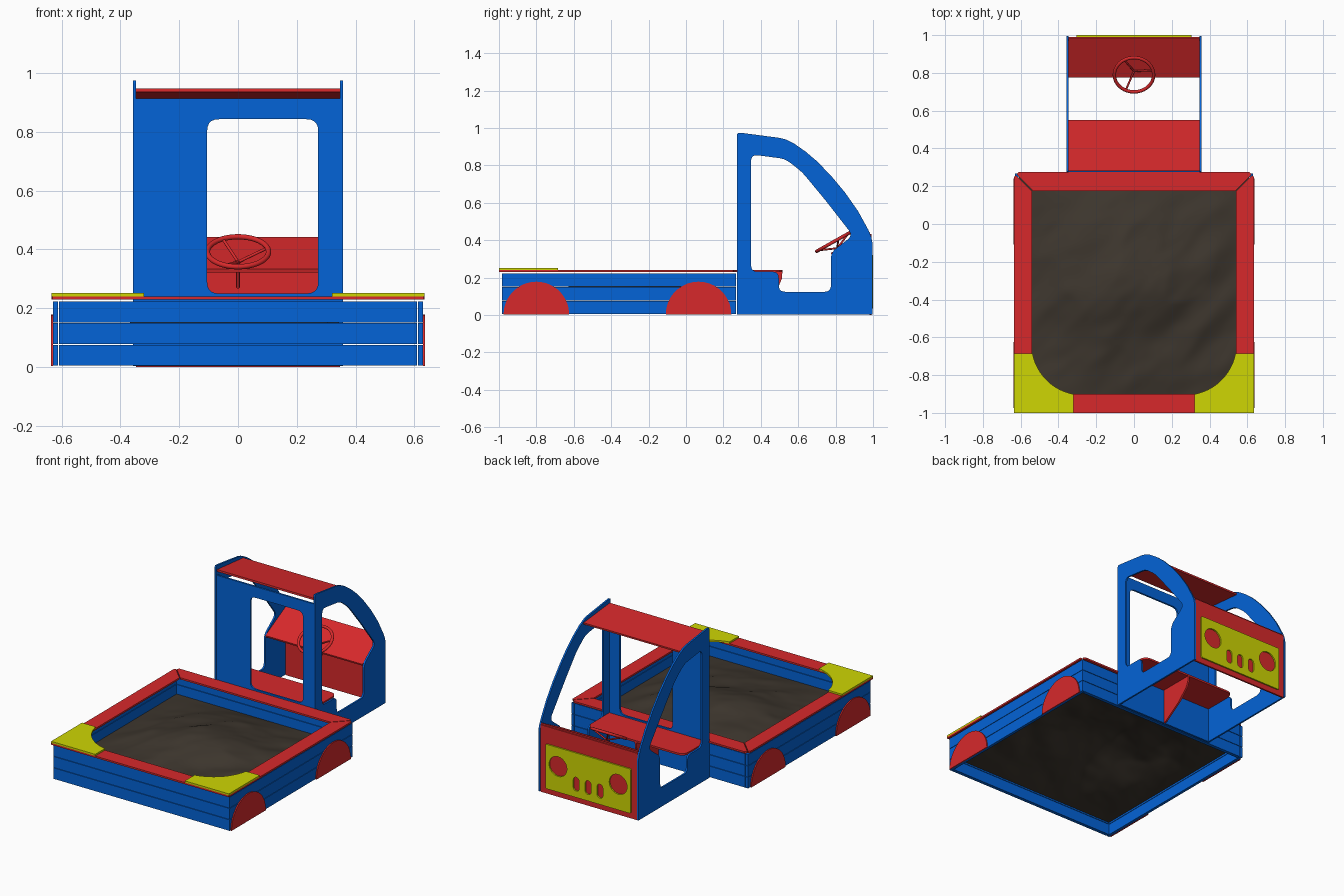
import bpy, bmesh, math
from mathutils import Vector, Matrix, noise

if "Cube" in bpy.data.objects:
    bpy.data.objects.remove(bpy.data.objects["Cube"], do_unlink=True)


def material(name, r, g, b):
    m = bpy.data.materials.new(name)
    m.use_nodes = True
    m.diffuse_color = (r, g, b, 1)
    m.node_tree.nodes["Principled BSDF"].inputs["Base Color"].default_value = (r, g, b, 1)
    return m


BLUE = material("blue paint", 0.001, 0.125, 0.68)
RED = material("red paint", 0.68, 0.022, 0.024)
YELLOW = material("yellow paint", 0.62, 0.67, 0.001)
SAND = material("dark sand", 0.047, 0.037, 0.027)


def add(name, mesh, mat):
    mesh.materials.clear()
    mesh.materials.append(mat)
    ob = bpy.data.objects.new(name, mesh)
    bpy.context.collection.objects.link(ob)
    return ob


# Local (u, v, normal) axes of a plate lying across each world axis
AXES = {
    "x": Matrix(((0, 0, 1), (1, 0, 0), (0, 1, 0))).to_4x4(),
    "y": Matrix(((1, 0, 0), (0, 0, -1), (0, 1, 0))).to_4x4(),
    "z": Matrix.Identity(4),
}


def plate(name, loops, axis, lo, hi, mat):
    """Flat board from an outline plus optional hole loops, spanning lo..hi on axis."""
    cu = bpy.data.curves.new(name, "CURVE")
    cu.dimensions = "2D"
    cu.fill_mode = "BOTH"
    cu.extrude = (hi - lo) / 2
    for loop in loops:
        sp = cu.splines.new("POLY")
        sp.points.add(len(loop) - 1)
        for p, (u, v) in zip(sp.points, loop):
            p.co = (u, v, 0, 1)
        sp.use_cyclic_u = True
    tmp = bpy.data.objects.new(name + " outline", cu)
    bpy.context.collection.objects.link(tmp)
    dg = bpy.context.evaluated_depsgraph_get()
    mesh = bpy.data.meshes.new_from_object(tmp.evaluated_get(dg))
    bpy.data.objects.remove(tmp, do_unlink=True)
    shift = Vector([(lo + hi) / 2 if a == axis else 0 for a in "xyz"])
    mesh.transform(Matrix.Translation(shift) @ AXES[axis])
    bm = bmesh.new()
    bm.from_mesh(mesh)
    bmesh.ops.remove_doubles(bm, verts=bm.verts, dist=1e-5)
    bmesh.ops.recalc_face_normals(bm, faces=bm.faces)
    for f in bm.faces:
        f.smooth = False
    bm.to_mesh(mesh)
    bm.free()
    return add(name, mesh, mat)


def rect(u0, u1, v0, v1):
    return [(u0, v0), (u1, v0), (u1, v1), (u0, v1)]


def arc(cu, cv, r, a0, a1, n=24):
    angles = [math.radians(a0 + (a1 - a0) * i / n) for i in range(n + 1)]
    return [(cu + r * math.cos(a), cv + r * math.sin(a)) for a in angles]


def rounded(points, r, n=5):
    """Round every corner of a closed loop."""
    out = []
    pts = [Vector(p) for p in points]
    for i, p in enumerate(pts):
        a, b = pts[i - 1] - p, pts[(i + 1) % len(pts)] - p
        a = p + a.normalized() * min(r, a.length * 0.45)
        b = p + b.normalized() * min(r, b.length * 0.45)
        for k in range(n + 1):
            t = k / n
            out.append(tuple(a * (1 - t) ** 2 + p * 2 * t * (1 - t) + b * t * t))
    return out


def mirror(loop):
    return [(-u, v) for u, v in loop]


# Sandbox walls: three boards high on all four sides
for i in range(3):
    z0 = 0.005 + i * 0.0735
    z1 = z0 + 0.0705
    plate(f"front_board_{i}", [rect(-0.61, 0.61, z0, z1)], "y", -0.985, -0.963, BLUE)
    plate(f"rear_board_{i}", [rect(-0.61, 0.61, z0, z1)], "y", 0.245, 0.267, BLUE)
    for side, s in (("left", 1), ("right", -1)):
        lo, hi = sorted((s * 0.612, s * 0.63))
        plate(f"{side}_board_{i}", [rect(-0.985, 0.267, z0, z1)], "x", lo, hi, BLUE)

# Mitred rim boards
plate("front_rim", [[(-0.632, -1), (0.632, -1), (0.535, -0.9), (-0.535, -0.9)]],
      "z", 0.229, 0.24, RED)
plate("rear_rim", [[(-0.535, 0.175), (0.535, 0.175), (0.622, 0.262), (0.61, 0.275),
                    (-0.61, 0.275), (-0.622, 0.262)]], "z", 0.229, 0.24, RED)
side_rim = [(0.635, -1), (0.635, 0.25), (0.624, 0.257), (0.539, 0.172), (0.539, -0.9)]
corner = [(0.635, -0.685), (0.635, -1), (0.32, -1)] + arc(0.272, -0.635, 0.27, -79.7, -10.8)
for side, flip in (("left", list), ("right", mirror)):
    plate(f"{side}_rim", [flip(side_rim)], "z", 0.229, 0.24, RED)
    plate(f"{side}_corner_seat", [flip(corner)], "z", 0.24, 0.251, YELLOW)

# Half-disc wheels
for side, s in (("left", 1), ("right", -1)):
    lo, hi = sorted((s * 0.63, s * 0.637))
    for end, y in (("front", -0.8), ("rear", 0.067)):
        plate(f"{side}_{end}_wheel", [arc(y, 0.003, 0.175, 0, 180, 32)], "x", lo, hi, RED)

# Sand heap, raised off the ground inside the walls
bm = bmesh.new()
bmesh.ops.create_grid(bm, x_segments=70, y_segments=70, size=1)
for v in bm.verts:
    x, y = v.co.x * 0.61, -0.359 + v.co.y * 0.604
    edge = (1 - v.co.x ** 6) * (1 - v.co.y ** 6)
    heap = 0.105 * math.exp(-(x / 0.42) ** 2 - ((y + 0.3) / 0.45) ** 2)
    along, across = (x + y) * 0.7, (y - x) * 0.7
    lump = noise.noise(Vector((along * 3, across * 7, 0.4)))
    fine = noise.noise(Vector((along * 9, across * 16, 2.7)))
    ridge = 1 - abs(noise.noise(Vector((along * 2, across * 4, 5))))
    z = 0.088 + edge * (heap * (0.55 + 0.6 * ridge) + 0.02 * lump + 0.005 * fine)
    v.co = (x, y, max(z, 0.082))
for f in bm.faces:
    f.smooth = True
mesh = bpy.data.meshes.new("sand")
bm.to_mesh(mesh)
bm.free()
add("sand", mesh, SAND)

# Cab side panels with window opening
outline = [(0.273, 0.003), (0.273, 0.965), (0.278, 0.974), (0.295, 0.974), (0.5, 0.947),
           (0.535, 0.938), (0.58, 0.915), (0.64, 0.873), (0.7, 0.822), (0.775, 0.745),
           (0.85, 0.655), (0.92, 0.555), (0.975, 0.455), (0.99, 0.42), (0.996, 0.39),
           (0.996, 0.003)]
window = rounded([(0.348, 0.232), (0.348, 0.858), (0.53, 0.835), (0.62, 0.765),
                  (0.745, 0.614), (0.892, 0.425), (0.775, 0.335), (0.775, 0.124),
                  (0.496, 0.124), (0.496, 0.232)], 0.035)
for side, s in (("left", 1), ("right", -1)):
    lo, hi = sorted((s * 0.347, s * 0.358))
    plate(f"{side}_cab_panel", [outline, window], "x", lo, hi, BLUE)

# Cab back wall with doorway
doorway = rounded(rect(-0.105, 0.273, 0.25, 0.843), 0.04)
plate("cab_back_wall", [rect(-0.347, 0.347, 0.003, 0.914), doorway], "y", 0.275, 0.287, BLUE)

# Roof, dashboard, bench and bench bracket
plate("roof", [[(0.28, 0.936), (0.281, 0.948), (0.55, 0.922), (0.549, 0.911)]],
      "x", -0.347, 0.347, RED)
plate("dashboard", [[(0.778, 0.322), (0.775, 0.333), (0.983, 0.442), (0.983, 0.43)]],
      "x", -0.347, 0.347, RED)
bench = [(-0.347, 0.287), (0.347, 0.287)] + rounded(
    [(0.347, 0.287), (0.347, 0.516), (-0.347, 0.516), (-0.347, 0.287)], 0.05)[6:18]
plate("bench", [bench], "z", 0.229, 0.241, RED)
plate("bench_bracket", [[(0.287, 0.229), (0.515, 0.229), (0.513, 0.195), (0.498, 0.16),
                         (0.43, 0.09), (0.31, 0.01), (0.287, 0.003)]],
      "x", -0.006, 0.006, RED)

# Nose with lamp and grille openings in the yellow cover
plate("nose", [rect(-0.347, 0.347, 0, 0.432)], "y", 0.98, 0.991, RED)
holes = [arc(s * 0.215, 0.2, 0.064, 0, 345, 23) for s in (1, -1)]
for i in (-1, 0, 1):
    u = i * 0.085
    holes.append(arc(u, 0.145, 0.021, 0, 180, 8) + arc(u, 0.097, 0.021, 180, 360, 8))
plate("nose_cover", [rounded(rect(-0.305, 0.305, 0.035, 0.322), 0.01)] + holes,
      "y", 0.991, 1.0, YELLOW)

# Steering wheel: ring, three spokes to a sunken hub, and column
axis = Vector((0, 0.49, -0.87)).normalized()
centre = Vector((0, 0.79, 0.392))
tilt = axis.to_track_quat("-Z", "Y")


def rod(name, a, b, r):
    d = b - a
    bm = bmesh.new()
    bmesh.ops.create_cone(bm, cap_ends=True, segments=16, radius1=r, radius2=r, depth=d.length)
    bm.transform(Matrix.Translation((a + b) / 2) @ d.to_track_quat("Z", "Y").to_matrix().to_4x4())
    for f in bm.faces:
        f.smooth = len(f.verts) == 4
    me = bpy.data.meshes.new(name)
    bm.to_mesh(me)
    bm.free()
    return add(name, me, RED)


bpy.ops.mesh.primitive_torus_add(location=centre, rotation=tilt.to_euler(), major_radius=0.104,
                                 minor_radius=0.009, major_segments=48, minor_segments=16)
ring = bpy.context.object
ring.name = "steering_ring"
ring.data.materials.append(RED)
bpy.ops.object.shade_smooth_by_angle()
hub = centre + axis * 0.04
for i, deg in enumerate((120, 15, 245)):
    a = math.radians(deg)
    tip = centre + tilt @ Vector((0.104 * math.cos(a), 0.104 * math.sin(a), 0))
    rod(f"steering_spoke_{i}", hub, tip, 0.005)
rod("steering_column", hub - axis * 0.005, hub + axis * 0.1, 0.006)
